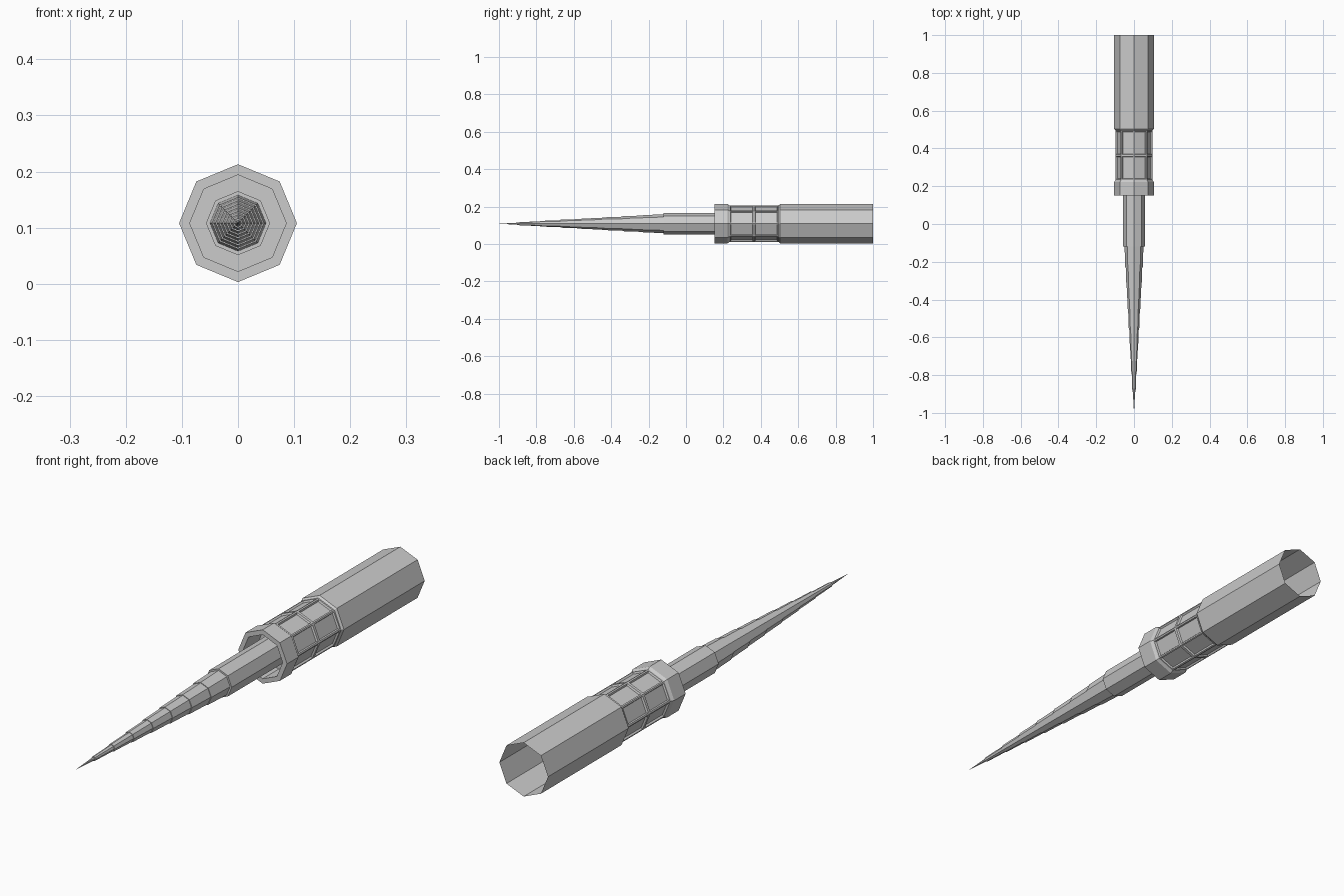
import bpy, bmesh, math

if "Cube" in bpy.data.objects:
    bpy.data.objects.remove(bpy.data.objects["Cube"])

SIDES = 8
AXIS_Z = 0.108


def lathe(name, profile, panel_range=None):
    """Spin a (y, radius) profile into an eight-sided shell around the y axis."""
    bm = bmesh.new()
    rings = []
    for y, r in profile:
        if r == 0:
            rings.append([bm.verts.new((0, y, AXIS_Z))] * SIDES)
        else:
            rings.append([bm.verts.new((r * math.cos(j * math.tau / SIDES), y,
                                        AXIS_Z + r * math.sin(j * math.tau / SIDES)))
                          for j in range(SIDES)])
    for a, b in zip(rings, rings[1:]):
        for j in range(SIDES):
            k = (j + 1) % SIDES
            quad = [a[j], b[j], b[k], a[k]]
            bm.faces.new(list(dict.fromkeys(quad)))
    bm.normal_update()
    # recessed windows on the chosen band
    if panel_range:
        lo, hi = panel_range
        faces = [f for f in bm.faces if lo < f.calc_center_median().y < hi]
        bmesh.ops.inset_individual(bm, faces=faces, thickness=0.008, depth=0)
        bmesh.ops.inset_individual(bm, faces=faces, thickness=0.004, depth=-0.007)
    mesh = bpy.data.meshes.new(name)
    bm.to_mesh(mesh)
    bm.free()
    obj = bpy.data.objects.new(name, mesh)
    bpy.context.collection.objects.link(obj)
    return obj


# Front collar: recessed floor, bore, rim and outer wall
lathe("collar", [(0.25, 0.05), (0.25, 0.086), (0.152, 0.086),
                 (0.152, 0.105), (0.222, 0.105), (0.232, 0.098)])

# Two rows of recessed windows on each side
lathe("window_band", [(0.232, 0.098), (0.363, 0.098), (0.495, 0.098)], (0.23, 0.5))

# Open rear sleeve
lathe("rear_sleeve", [(0.495, 0.098), (0.503, 0.105), (1.0, 0.105)])

# Inner rod emerging from the collar
lathe("inner_rod", [(-0.12, 0.045), (-0.12, 0.057), (0.25, 0.057)])

# Spike of stepped tapering segments
COUNT, BASE_Y, BASE_R = 8, -0.12, 0.050
step = (1 + BASE_Y) / COUNT
spike = [(-1.0, 0)]
for i in range(1, COUNT + 1):
    r = BASE_R * i / COUNT
    y = -1.0 + step * i
    spike.append((y, r))
    if i < COUNT:
        spike.append((y, r + 0.0025))
lathe("spike", spike)
